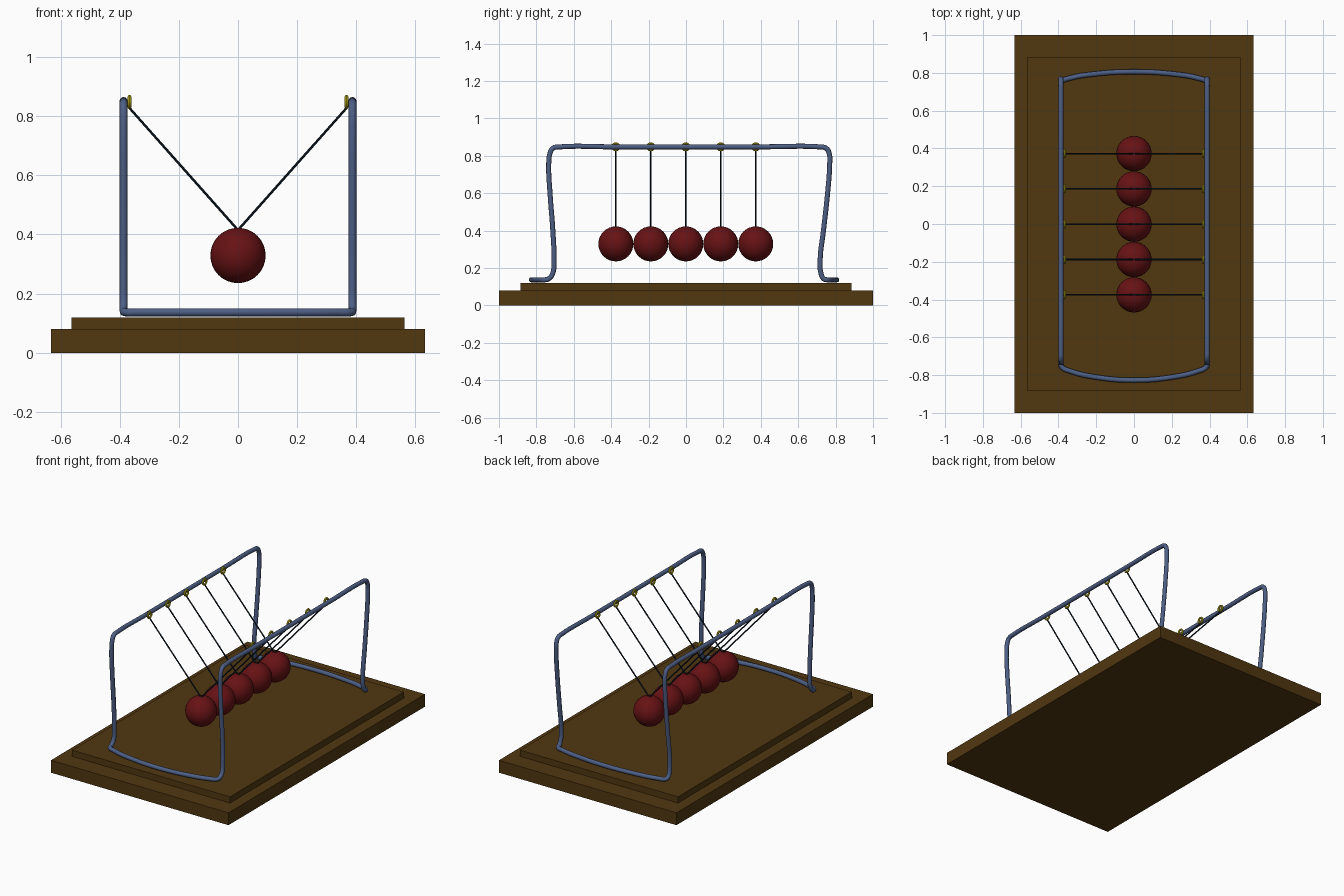
import bpy, math
from mathutils import Vector

if "Cube" in bpy.data.objects:
    bpy.data.objects.remove(bpy.data.objects["Cube"])


def material(name, rgb):
    m = bpy.data.materials.new(name)
    m.diffuse_color = (*rgb, 1)
    m.use_nodes = True
    m.node_tree.nodes["Principled BSDF"].inputs["Base Color"].default_value = m.diffuse_color
    return m


WOOD = material("dark wood", (0.082, 0.038, 0.005))
STEEL = material("blue steel", (0.075, 0.115, 0.235))
RED = material("deep red", (0.135, 0.006, 0.007))
BRASS = material("yellow brass", (0.55, 0.46, 0.01))
CORD = material("dark cord", (0.006, 0.014, 0.024))


def finish(name, mat, smooth=True):
    ob = bpy.context.object
    ob.name = name
    ob.data.materials.append(mat)
    if smooth:
        bpy.ops.object.shade_smooth_by_angle(angle=math.radians(40))
    return ob


def slab(name, sx, sy, z0, z1):
    bpy.ops.mesh.primitive_cube_add(size=1, location=(0, 0, (z0 + z1) / 2))
    bpy.context.object.scale = (sx, sy, z1 - z0)
    bpy.ops.object.transform_apply(location=False, rotation=False, scale=True)
    finish(name, WOOD, False)


def rod(name, a, b, r, mat):
    a, b = Vector(a), Vector(b)
    d = b - a
    bpy.ops.mesh.primitive_cylinder_add(vertices=8, radius=r, depth=d.length,
                                        location=(a + b) / 2)
    bpy.context.object.rotation_euler = d.to_track_quat('Z', 'Y').to_euler()
    finish(name, mat)


# Stepped wooden base
slab("base_lower", 1.265, 2.0, 0.0, 0.08)
slab("base_upper", 1.125, 1.77, 0.08, 0.12)

# Bent tube frame: one closed loop, half of it described and mirrored in x
X = 0.387
half = [
    (0, -0.827, 0.137), (0.2, -0.811, 0.137), (0.34, -0.778, 0.137),
    (0.382, -0.757, 0.137), (X, -0.735, 0.142), (X, -0.713, 0.17),
    (X, -0.706, 0.24), (X, -0.712, 0.40), (X, -0.727, 0.60),
    (X, -0.734, 0.75), (X, -0.728, 0.81), (X, -0.712, 0.84),
    (X, -0.67, 0.848), (X, -0.4, 0.848), (X, 0.4, 0.848), (X, 0.71, 0.848),
    (X, 0.75, 0.84), (X, 0.766, 0.81), (X, 0.768, 0.75), (X, 0.757, 0.60),
    (X, 0.735, 0.40), (X, 0.717, 0.24), (X, 0.722, 0.17),
    (X, 0.737, 0.142), (0.382, 0.755, 0.137), (0.34, 0.772, 0.137),
    (0.2, 0.795, 0.137), (0, 0.806, 0.137),
]
loop = half + [(-x, y, z) for x, y, z in half[-2:0:-1]]
cu = bpy.data.curves.new("frame", 'CURVE')
cu.dimensions = '3D'
cu.bevel_depth = 0.0135
cu.bevel_resolution = 4
cu.resolution_u = 5
sp = cu.splines.new('BEZIER')
sp.bezier_points.add(len(loop) - 1)
sp.use_cyclic_u = True
for p, co in zip(sp.bezier_points, loop):
    p.co = co
    p.handle_left_type = p.handle_right_type = 'AUTO'
frame = bpy.data.objects.new("frame", cu)
bpy.context.collection.objects.link(frame)
bpy.ops.object.select_all(action='DESELECT')
frame.select_set(True)
bpy.context.view_layer.objects.active = frame
bpy.ops.object.convert(target='MESH')
finish("frame", STEEL)

# Five balls, each hung by two cords from rings on the rails
for i in range(5):
    y = -0.375 + 0.187 * i
    bpy.ops.mesh.primitive_uv_sphere_add(segments=32, ring_count=16,
                                         radius=0.0935, location=(0, y, 0.329))
    finish(f"ball_{i + 1}", RED)
    for side, s in (("left", -1), ("right", 1)):
        bpy.ops.mesh.primitive_torus_add(
            major_segments=20, minor_segments=8, major_radius=0.0175,
            minor_radius=0.0065, location=(s * 0.367, y, 0.848),
            rotation=(0, math.pi / 2, 0))
        finish(f"ring_{side}_{i + 1}", BRASS)
        rod(f"cord_{side}_{i + 1}", (0, y, 0.415), (s * 0.369, y, 0.83),
            0.0042, CORD)
